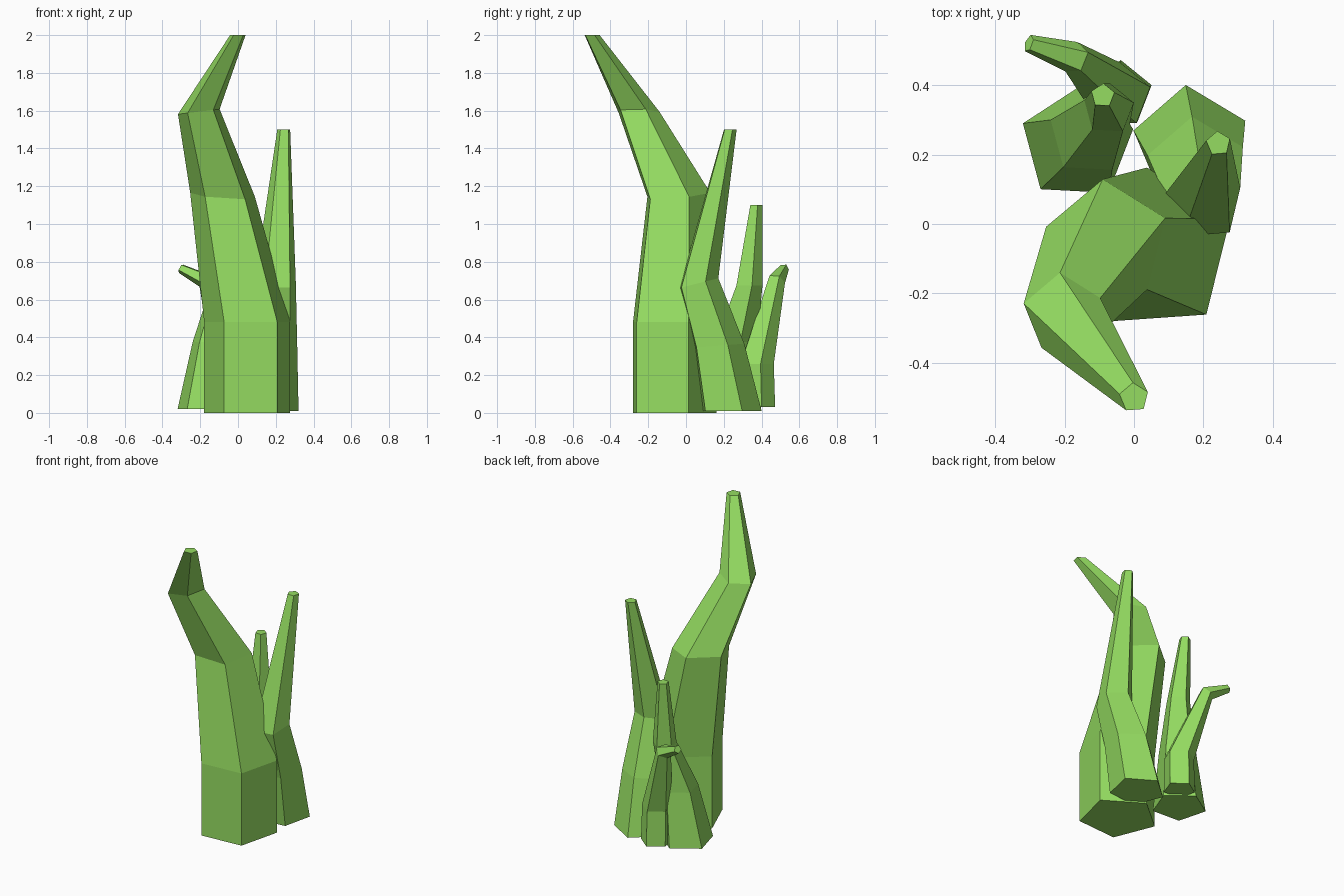
import bpy, math
from mathutils import Vector

if "Cube" in bpy.data.objects:
    bpy.data.objects.remove(bpy.data.objects["Cube"])

green = bpy.data.materials.new("leaf_green")
green.diffuse_color = (0.30, 0.72, 0.12, 1)
green.use_nodes = True
green.node_tree.nodes["Principled BSDF"].inputs["Base Color"].default_value = green.diffuse_color
SIDES = 5


def stalk(name, phase, rings):
    """Loft pentagon rings given as (centre, radius, normal)."""
    verts, faces = [], []
    for centre, radius, normal in rings:
        turn = Vector((0, 0, 1)).rotation_difference(Vector(normal))
        for i in range(SIDES):
            a = math.radians(phase + 360 * i / SIDES)
            offset = Vector((math.cos(a), math.sin(a), 0)) * radius
            verts.append(Vector(centre) + turn @ offset)
    for r in range(len(rings) - 1):
        for i in range(SIDES):
            j = (i + 1) % SIDES
            a, b = r * SIDES, (r + 1) * SIDES
            faces.append((a + i, a + j, b + j, b + i))
    last = (len(rings) - 1) * SIDES
    faces.append(tuple(reversed(range(SIDES))))
    faces.append(tuple(range(last, last + SIDES)))
    mesh = bpy.data.meshes.new(name)
    mesh.from_pydata(verts, [], faces)
    mesh.materials.append(green)
    obj = bpy.data.objects.new(name, mesh)
    bpy.context.collection.objects.link(obj)
    return obj


UP = (0, 0, 1)

# Tall front stalk, bending left then forward
stalk("tall_stalk", 22, [
    ((0.054, -0.077, 0.0), 0.24, UP),
    ((0.054, -0.077, 0.48), 0.24, UP),
    ((-0.078, -0.051, 1.15), 0.181, (0.07, -0.08, 1)),
    ((-0.205, -0.257, 1.595), 0.117, (-0.12, 0, 1)),
    ((0.0, -0.50, 2.0), 0.043, UP),
])

# Second stalk on the right
stalk("right_stalk", 23, [
    ((0.164, 0.231, 0.01), 0.17, UP),
    ((0.18, 0.165, 0.355), 0.145, (0, -0.08, 1)),
    ((0.20, 0.06, 0.685), 0.115, (0, -0.25, 1)),
    ((0.243, 0.232, 1.5), 0.036, UP),
])

# Third stalk at the back left
stalk("left_stalk", 15, [
    ((-0.164, 0.23, 0.02), 0.167, UP),
    ((-0.128, 0.257, 0.375), 0.12, UP),
    ((-0.073, 0.33, 0.675), 0.075, UP),
    ((-0.09, 0.37, 1.1), 0.035, UP),
])

# Small back shoot with a bent tip
stalk("small_shoot", 15, [
    ((-0.043, 0.375, 0.03), 0.097, UP),
    ((-0.045, 0.37, 0.26), 0.095, UP),
    ((-0.17, 0.478, 0.70), 0.048, (-0.8, 0.37, 1)),
    ((-0.303, 0.52, 0.765), 0.026, (-0.86, 0.3, 0.43)),
])
